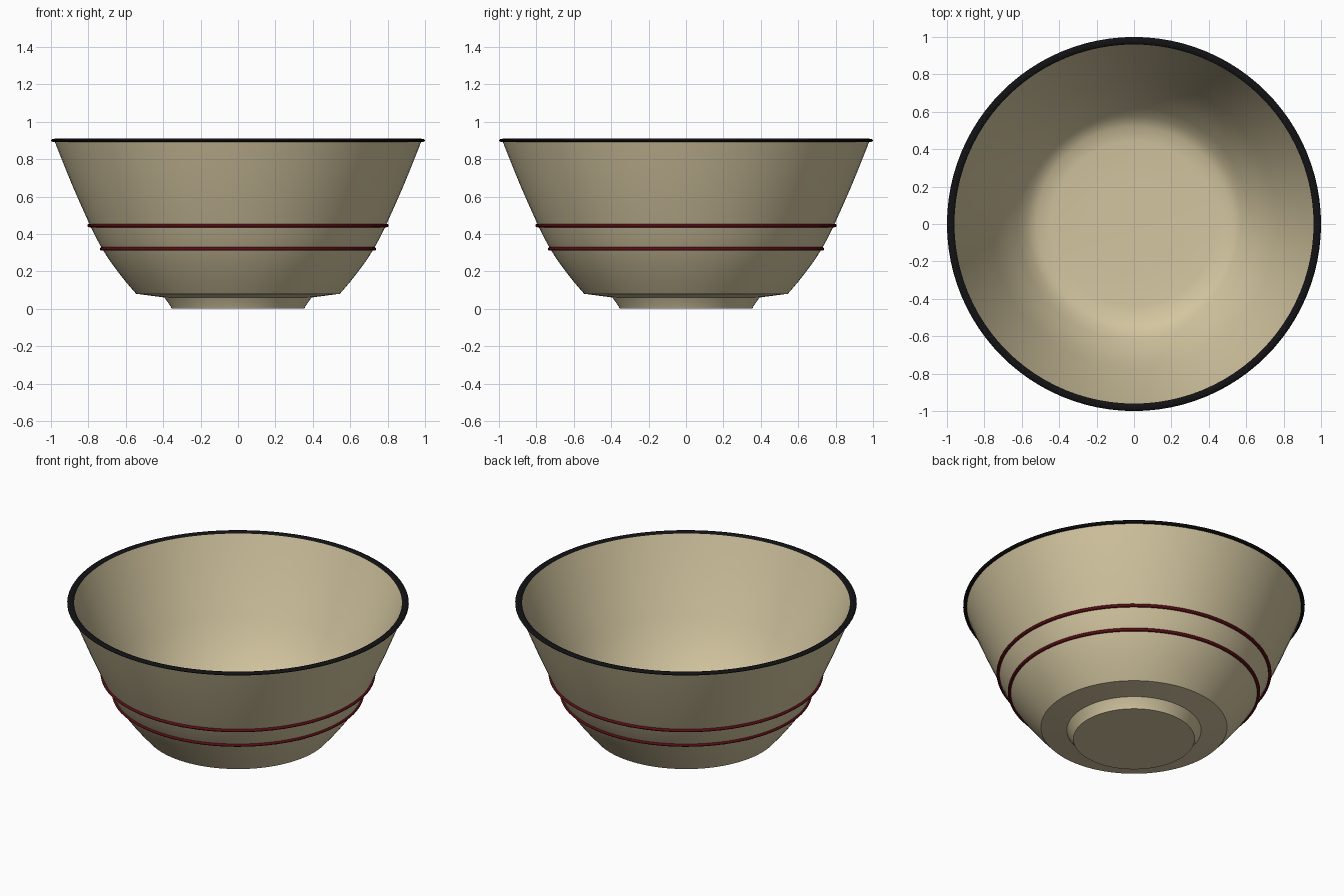
import bpy
import math

cube = bpy.data.objects.get("Cube")
if cube:
    bpy.data.objects.remove(cube, do_unlink=True)

SEGMENTS = 96


def make_material(name, rgb):
    mat = bpy.data.materials.new(name)
    mat.use_nodes = True
    mat.diffuse_color = (*rgb, 1)
    bsdf = mat.node_tree.nodes["Principled BSDF"]
    bsdf.inputs["Base Color"].default_value = (*rgb, 1)
    bsdf.inputs["Roughness"].default_value = 0.6
    return mat


def finish(obj, name, mat, angle):
    obj.name = name
    obj.data.materials.append(mat)
    bpy.ops.object.select_all(action="DESELECT")
    obj.select_set(True)
    bpy.context.view_layer.objects.active = obj
    bpy.ops.object.shade_smooth_by_angle(angle=math.radians(angle))


def lathe(name, profile, mat, angle=30):
    """Spin (radius, height) points about z; zero radius closes to a pole."""
    verts, rings, faces = [], [], []
    for r, z in profile:
        count = SEGMENTS if r > 0 else 1
        start = len(verts)
        rings.append([start + i % count for i in range(SEGMENTS)])
        for i in range(count):
            a = math.tau * i / SEGMENTS
            verts.append((r * math.cos(a), r * math.sin(a), z))
    for low, high in zip(rings, rings[1:]):
        for i in range(SEGMENTS):
            j = (i + 1) % SEGMENTS
            face = [low[i], low[j], high[j], high[i]]
            faces.append(list(dict.fromkeys(face)))
    mesh = bpy.data.meshes.new(name)
    mesh.from_pydata(verts, [], faces)
    obj = bpy.data.objects.new(name, mesh)
    bpy.context.collection.objects.link(obj)
    finish(obj, name, mat, angle)


def band(name, radius, height, thickness, flatten, mat):
    bpy.ops.mesh.primitive_torus_add(
        major_radius=radius, minor_radius=thickness,
        major_segments=SEGMENTS, minor_segments=12, location=(0, 0, height))
    obj = bpy.context.object
    for v in obj.data.vertices:
        v.co.z *= flatten
    finish(obj, name, mat, 60)


cream = make_material("cream glaze", (0.65, 0.56, 0.35))
black = make_material("black rim", (0.006, 0.006, 0.007))
red = make_material("dark red", (0.10, 0.004, 0.007))

# Bowl: foot, underside, outer wall, lip, inner wall and floor
foot = [(0, 0), (0.355, 0), (0.36, 0.012), (0.393, 0.06)]
outer = [(0.545, 0.08), (0.597, 0.14), (0.644, 0.2), (0.688, 0.26),
         (0.726, 0.32), (0.762, 0.385), (0.793, 0.45), (0.838, 0.55),
         (0.882, 0.65), (0.923, 0.75), (0.963, 0.85), (0.982, 0.9)]
inner = [(r - 0.022, z) for r, z in reversed(outer[1:])]
floor = [(0.52, 0.105), (0.44, 0.095), (0.25, 0.09), (0, 0.09)]
lathe("bowl", foot + outer + inner + floor, cream, 40)

# Flattened rim and the two decorative bands
band("rim", 0.98, 0.9, 0.02, 0.45, black)
band("upper_band", 0.793, 0.445, 0.012, 0.8, red)
band("lower_band", 0.727, 0.32, 0.012, 0.8, red)
